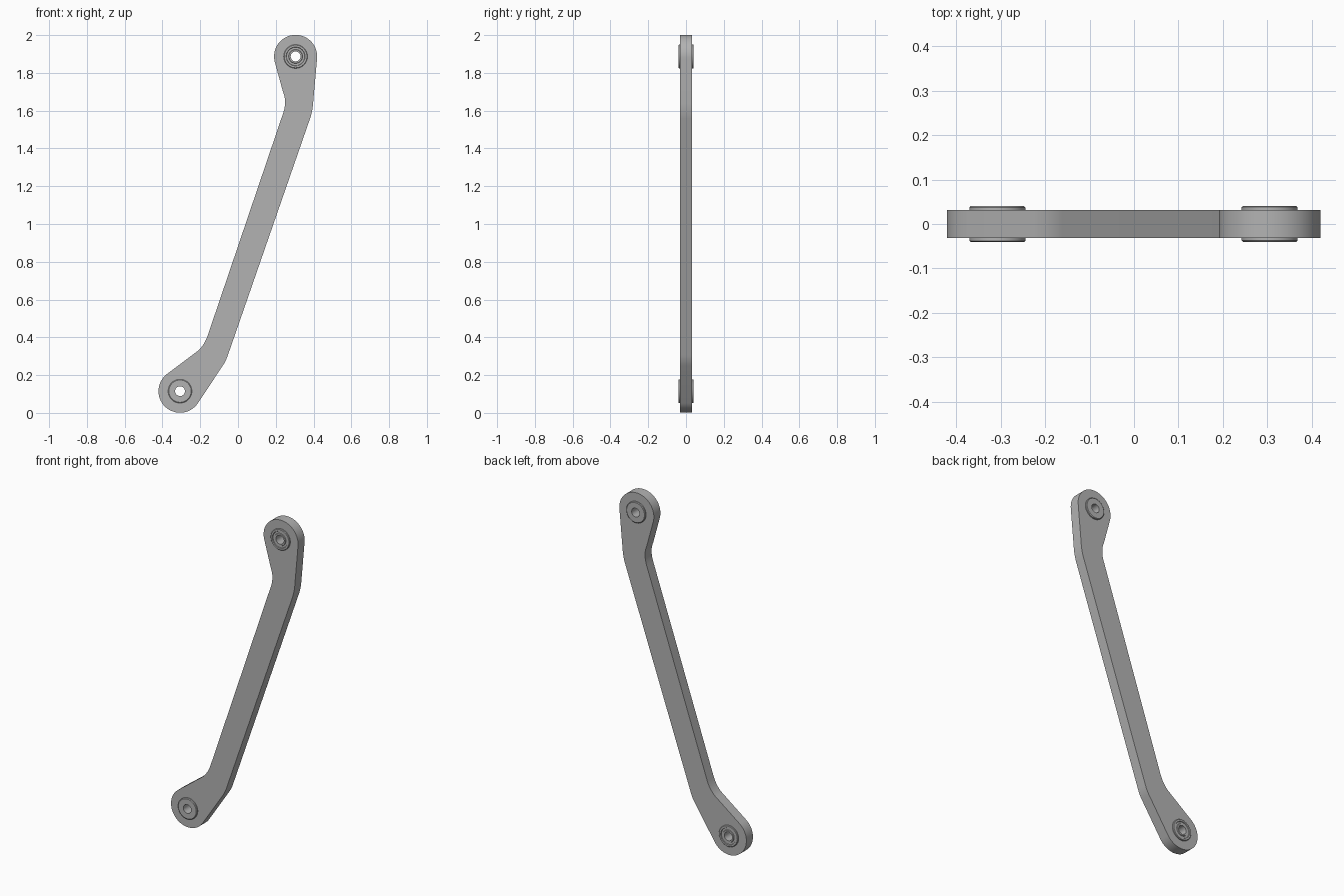
import bpy
import bmesh
from math import cos, sin, radians, pi
from mathutils import Vector, Matrix

cube = bpy.data.objects.get("Cube")
if cube:
    bpy.data.objects.remove(cube, do_unlink=True)

HALF_THICKNESS = 0.031
LOWER = Vector((-0.307, 0.115))
UPPER = Vector((0.305, 1.887))
EYE_RADIUS = 0.114

grey = bpy.data.materials.new("satin grey metal")
grey.use_nodes = True
colour = (0.45, 0.45, 0.45, 1)
grey.diffuse_color = colour
grey.node_tree.nodes["Principled BSDF"].inputs["Base Color"].default_value = colour


def arc(centre, radius, start, end, steps):
    """Points on a circle, angles in degrees."""
    angles = [radians(start + (end - start) * i / steps) for i in range(steps + 1)]
    return [centre + radius * Vector((cos(a), sin(a))) for a in angles]


def fillet(start, corner, end, steps=8):
    """Rounded corner between two edges."""
    a, b, c = Vector(start), Vector(corner), Vector(end)
    ts = [i / steps for i in range(steps + 1)]
    return [a * (1 - t) ** 2 + b * 2 * t * (1 - t) + c * t * t for t in ts]


def smooth(obj):
    bpy.ops.object.select_all(action="DESELECT")
    obj.select_set(True)
    bpy.context.view_layer.objects.active = obj
    bpy.ops.object.shade_smooth_by_angle(angle=radians(30))


def add_loop(curve, points):
    spline = curve.splines.new("POLY")
    spline.points.add(len(points) - 1)
    for point, p in zip(spline.points, points):
        point.co = (p.x, p.y, 0, 1)
    spline.use_cyclic_u = True


# Link plate: two eyes joined by an angled arm, with a bore in each eye
outline = arc(LOWER, EYE_RADIUS, 126, 326.5, 40)
outline += fillet((-0.082, 0.248), (-0.063, 0.276), (-0.052, 0.31))
outline += fillet((0.382, 1.56), (0.395, 1.60), (0.398, 1.645))
outline += arc(UPPER, EYE_RADIUS, -5, 195, 40)
outline += fillet((0.238, 1.70), (0.262, 1.645), (0.235, 1.575))
outline += fillet((-0.162, 0.405), (-0.185, 0.345), (-0.228, 0.317))

profile = bpy.data.curves.new("link_profile", "CURVE")
profile.dimensions = "2D"
profile.fill_mode = "BOTH"
profile.extrude = HALF_THICKNESS
add_loop(profile, outline)
for centre in (LOWER, UPPER):
    add_loop(profile, arc(centre, 0.06, 0, 352.5, 47))

helper = bpy.data.objects.new("link_profile", profile)
bpy.context.collection.objects.link(helper)
bpy.context.view_layer.update()
evaluated = helper.evaluated_get(bpy.context.evaluated_depsgraph_get())
mesh = bpy.data.meshes.new_from_object(evaluated)
bpy.data.objects.remove(helper, do_unlink=True)

bm = bmesh.new()
bm.from_mesh(mesh)
bmesh.ops.remove_doubles(bm, verts=bm.verts, dist=0.0001)
bmesh.ops.transform(bm, matrix=Matrix.Rotation(pi / 2, 4, "X"), verts=bm.verts)
bmesh.ops.recalc_face_normals(bm, faces=bm.faces)
bm.to_mesh(mesh)
bm.free()
mesh.materials.clear()
mesh.materials.append(grey)
link = bpy.data.objects.new("link_arm", mesh)
bpy.context.collection.objects.link(link)
smooth(link)


# Bearings: turned rings, grooved on one face and plain on the other
RING = [(0.026, -0.041), (0.059, -0.041), (0.063, -0.038), (0.063, 0.037),
        (0.060, 0.040), (0.050, 0.040), (0.048, 0.036), (0.037, 0.036),
        (0.035, 0.040), (0.026, 0.040)]


def bearing(name, centre, flip, segments=48):
    bm = bmesh.new()
    rows = []
    for i in range(segments):
        a = 2 * pi * i / segments
        rows.append([bm.verts.new((r * cos(a), y * flip, r * sin(a))) for r, y in RING])
    for i in range(segments):
        here, there = rows[i], rows[(i + 1) % segments]
        for j in range(len(RING)):
            k = (j + 1) % len(RING)
            bm.faces.new((here[j], here[k], there[k], there[j]))
    bmesh.ops.recalc_face_normals(bm, faces=bm.faces)
    mesh = bpy.data.meshes.new(name)
    bm.to_mesh(mesh)
    bm.free()
    mesh.materials.append(grey)
    obj = bpy.data.objects.new(name, mesh)
    obj.location = (centre.x, 0, centre.y)
    bpy.context.collection.objects.link(obj)
    smooth(obj)


bearing("lower_bearing", LOWER, 1)
bearing("upper_bearing", UPPER, -1)
